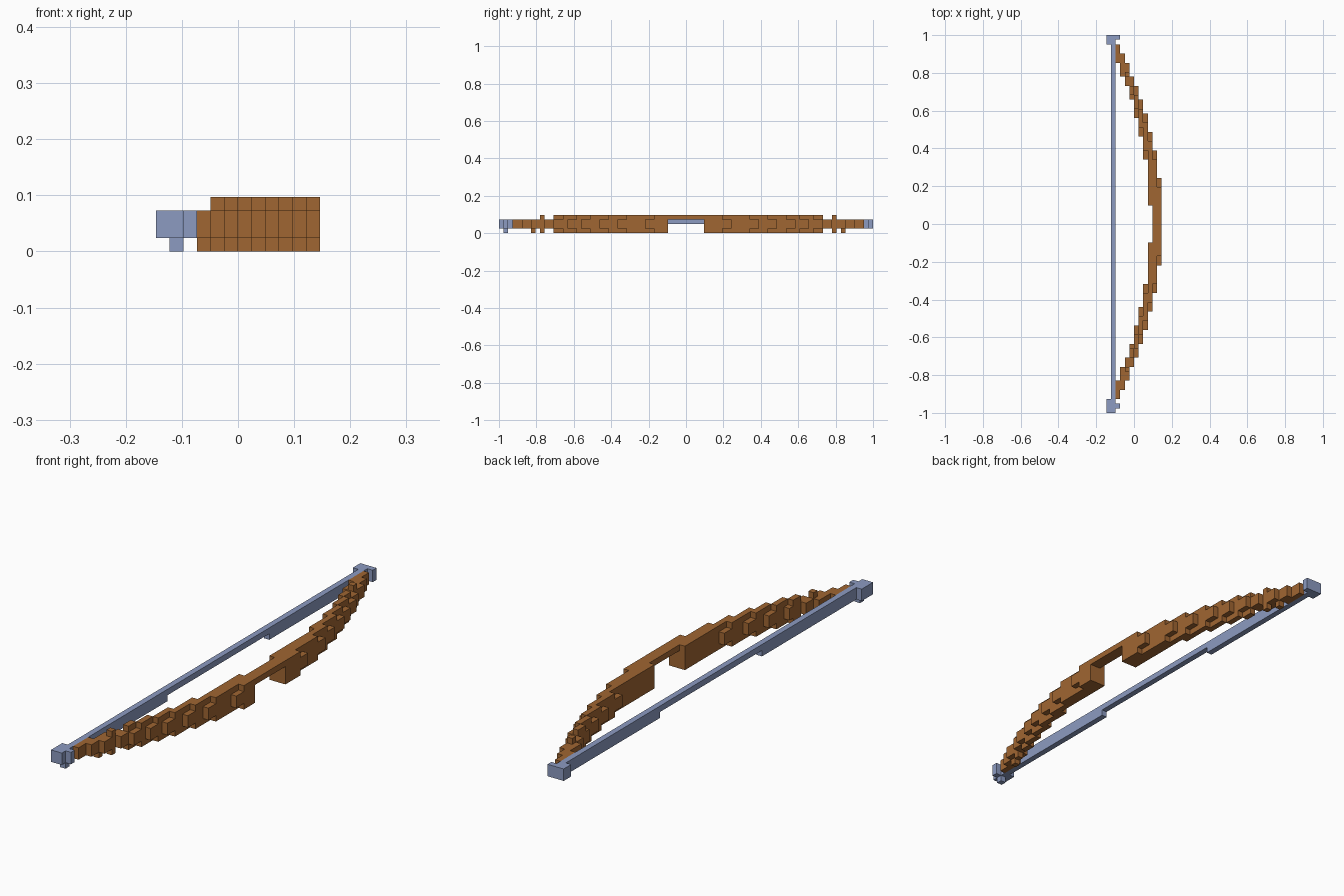
import bpy
import bmesh
from mathutils import Vector

V = 2 / 82          # size of one block
X0 = -6             # first block column, in blocks from the centre

cube = bpy.data.objects.get("Cube")
if cube:
    bpy.data.objects.remove(cube, do_unlink=True)


def make_material(name, rgb):
    mat = bpy.data.materials.new(name)
    mat.use_nodes = True
    mat.diffuse_color = (*rgb, 1)
    mat.node_tree.nodes["Principled BSDF"].inputs["Base Color"].default_value = (*rgb, 1)
    return mat


wood = make_material("brown wood", (0.352, 0.133, 0.032))
steel = make_material("pale blue", (0.262, 0.328, 0.533))


def cells(cols, rows, layers):
    """All blocks inside half-open ranges of column, row and layer."""
    return {(x, y, z) for x in range(*cols) for y in range(*rows) for z in range(*layers)}


def build(name, blocks, mat):
    """Outer skin of a set of blocks, with flat areas merged."""
    bm = bmesh.new()
    verts = {}

    def vert(p):
        key = tuple(round(c) for c in p)
        if key not in verts:
            verts[key] = bm.verts.new(((key[0] + X0) * V, key[1] * V, key[2] * V))
        return verts[key]

    for block in blocks:
        for axis in range(3):
            for side in (0, 1):
                step = [0, 0, 0]
                step[axis] = 1 if side else -1
                if tuple(b + s for b, s in zip(block, step)) in blocks:
                    continue
                u, w = Vector((0, 0, 0)), Vector((0, 0, 0))
                u[(axis + 1) % 3] = 1
                w[(axis + 2) % 3] = 1
                p = Vector(block)
                p[axis] += side
                ring = [p, p + u, p + u + w, p + w]
                bm.faces.new([vert(q) for q in (ring if side else ring[::-1])])
    bmesh.ops.dissolve_limit(bm, angle_limit=0.01, verts=bm.verts[:], edges=bm.edges[:])
    mesh = bpy.data.meshes.new(name)
    bm.to_mesh(mesh)
    bm.free()
    mesh.materials.append(mat)
    obj = bpy.data.objects.new(name, mesh)
    bpy.context.collection.objects.link(obj)


def limb_rows(start, end, back):
    """Row range on one limb; the front limb is one block shorter."""
    if back:
        return (start, end)
    return (1 - end, 1 - start if start > 4 else -start)


# Limb columns: (column, core start, core end, rim start, rim end)
LIMB = [
    (11, 4, 10, 4, 8), (10, 4, 16, 4, 14), (9, 4, 20, 4, 18),
    (8, 14, 24, 16, 22), (7, 19, 27, 21, 25), (6, 23, 30, 25, 28),
    (5, 27, 32, 28, 30), (4, 30, 35, 32, 33), (2, 35, 39, 0, 0),
]

# Curved bow: a two-block core with shorter rims above and below
bow = cells((10, 12), (-4, 4), (3, 4))
for back in (True, False):
    for col, a, b, c, d in LIMB:
        bow |= cells((col, col + 1), limb_rows(a, b, back), (1, 3))
        if d:
            bow |= cells((col, col + 1), limb_rows(c, d, back), (0, 4))
    bow |= cells((3, 4), limb_rows(32, 37, back), (1, 3))
    bow |= cells((3, 4), limb_rows(34, 35, back), (0, 1))
build("bow_limbs", bow, wood)

# String, thinner in the middle, with knotted ends
string = cells((1, 2), (-38, 39), (2, 3))
string |= cells((1, 2), (14, 39), (1, 2)) | cells((1, 2), (-38, -13), (1, 2))
string |= cells((0, 2), (39, 41), (1, 3)) | cells((2, 3), (40, 41), (1, 3))
string |= cells((0, 2), (-41, -38), (1, 3)) | cells((2, 3), (-40, -39), (1, 3))
string |= cells((1, 2), (-40, -39), (0, 1))
build("bow_string", string, steel)
